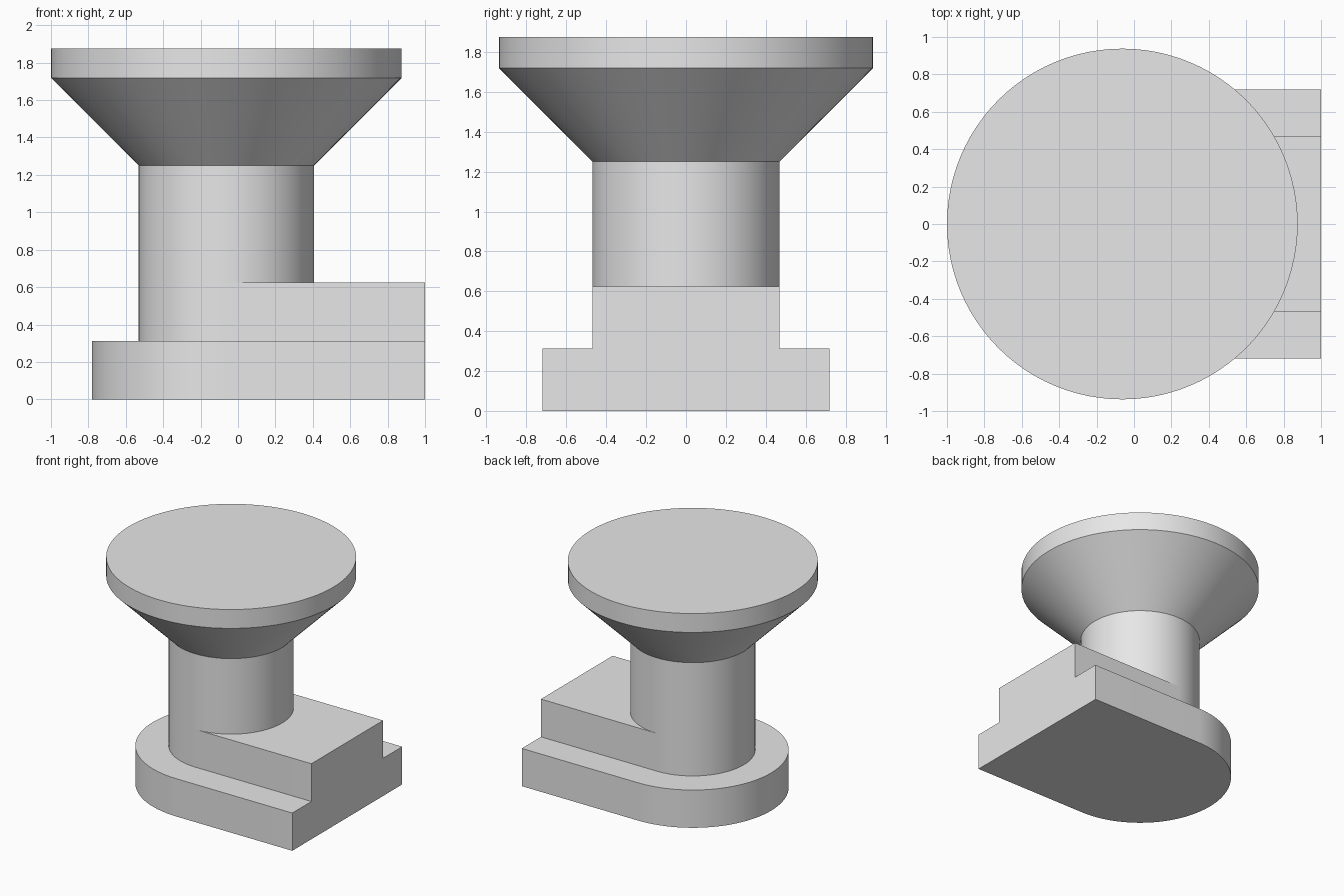
import bpy
import bmesh
import math

cube = bpy.data.objects.get("Cube")
if cube:
    bpy.data.objects.remove(cube, do_unlink=True)

U = 1 / 16          # module shared by every dimension
AXIS_X = -U         # axis of the round parts
FLAT_END = 1.0      # x of the straight end of the foot
SEGMENTS = 96

grey = bpy.data.materials.new("plain_grey")
grey.use_nodes = True
colour = (0.8, 0.8, 0.8, 1)
grey.diffuse_color = colour
grey.node_tree.nodes["Principled BSDF"].inputs["Base Color"].default_value = colour


def finish(name, bm):
    bmesh.ops.recalc_face_normals(bm, faces=bm.faces[:])
    mesh = bpy.data.meshes.new(name)
    bm.to_mesh(mesh)
    bm.free()
    mesh.materials.append(grey)
    obj = bpy.data.objects.new(name, mesh)
    bpy.context.collection.objects.link(obj)
    bpy.ops.object.select_all(action="DESELECT")
    obj.select_set(True)
    bpy.context.view_layer.objects.active = obj
    bpy.ops.object.shade_smooth_by_angle(angle=math.radians(30))
    return obj


def rounded_slab(name, radius, bottom, top):
    """Slab with a half-round left end and a square right end."""
    half = SEGMENTS // 2
    outline = [(FLAT_END, radius)]
    for i in range(half + 1):
        a = math.pi / 2 + math.pi * i / half
        outline.append((AXIS_X + radius * math.cos(a), radius * math.sin(a)))
    outline.append((FLAT_END, -radius))
    bm = bmesh.new()
    face = bm.faces.new([bm.verts.new((x, y, bottom)) for x, y in outline])
    raised = bmesh.ops.extrude_face_region(bm, geom=[face], use_keep_orig=True)
    verts = [g for g in raised["geom"] if isinstance(g, bmesh.types.BMVert)]
    bmesh.ops.translate(bm, verts=verts, vec=(0, 0, top - bottom))
    return finish(name, bm)


def turned(name, profile):
    """Revolve a (radius, height) profile and cap its top."""
    bm = bmesh.new()
    rings = []
    for radius, z in profile:
        rings.append([bm.verts.new((
            AXIS_X + radius * math.cos(math.tau * i / SEGMENTS),
            radius * math.sin(math.tau * i / SEGMENTS), z))
            for i in range(SEGMENTS)])
    for low, high in zip(rings, rings[1:]):
        for i in range(SEGMENTS):
            j = (i + 1) % SEGMENTS
            bm.faces.new((low[i], low[j], high[j], high[i]))
    bm.faces.new(rings[-1])
    return finish(name, bm)


# Stepped foot
rounded_slab("base_plate", 11.5 * U, 0, 5 * U)
rounded_slab("raised_step", 7.5 * U, 5 * U, 10 * U)

# Column flaring into a flat round head
turned("column_and_head", [
    (7.5 * U, 10 * U),
    (7.5 * U, 20 * U),
    (15 * U, 27.5 * U),
    (15 * U, 30 * U),
])
